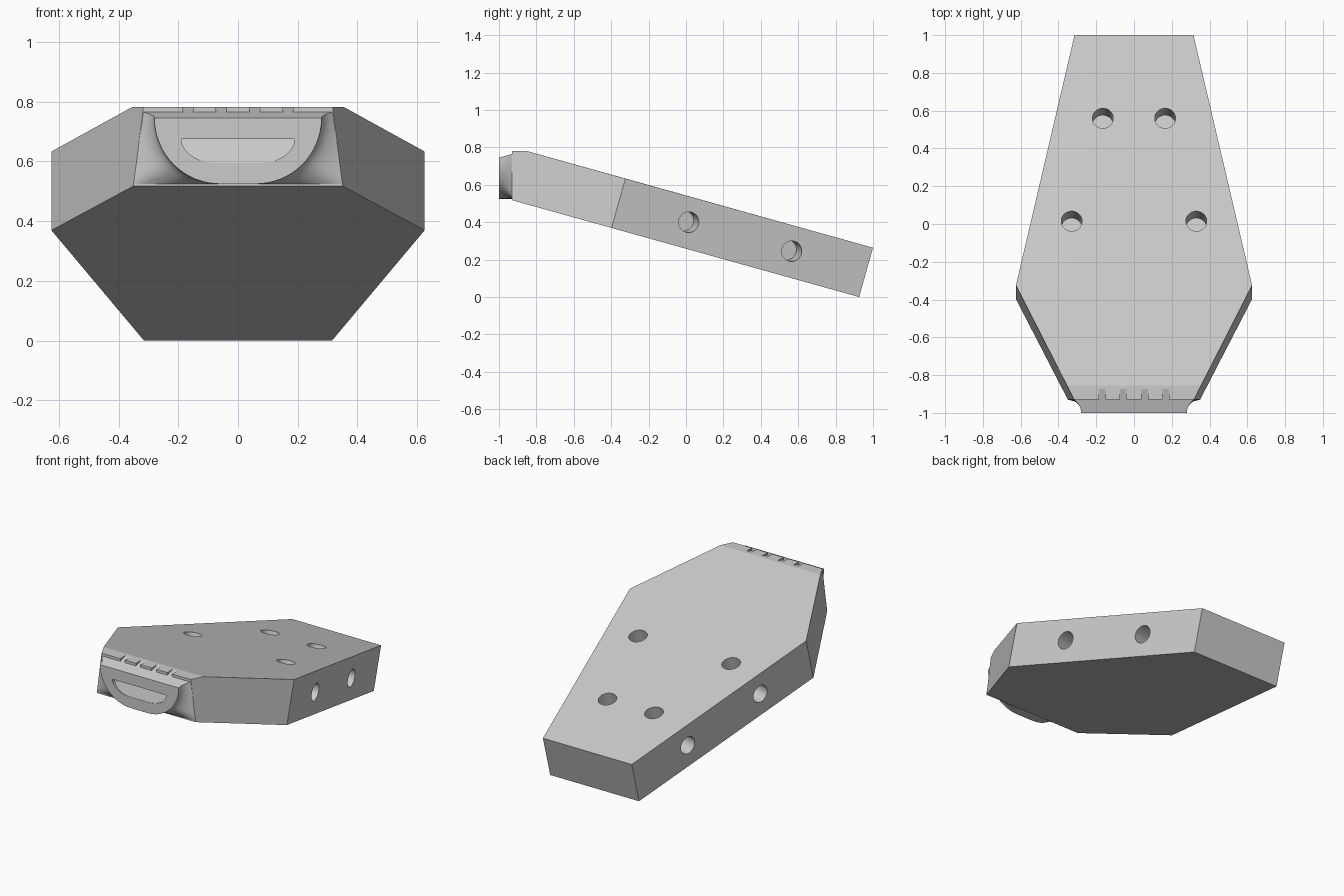
import bpy
import bmesh
from math import sin, cos, pi, radians
from mathutils import Vector

cube = bpy.data.objects.get("Cube")
if cube:
    bpy.data.objects.remove(cube, do_unlink=True)

grey = bpy.data.materials.new("plain grey")
grey.use_nodes = True
COLOUR = (0.6, 0.6, 0.6, 1)
grey.diffuse_color = COLOUR
grey.node_tree.nodes["Principled BSDF"].inputs["Base Color"].default_value = COLOUR

SLOPE = 0.279
UP = Vector((0, SLOPE, 1)).normalized()    # normal of the tilted slab
RISE = UP * 0.274                          # slab thickness


def make(name, bm):
    bmesh.ops.recalc_face_normals(bm, faces=bm.faces)
    mesh = bpy.data.meshes.new(name)
    bm.to_mesh(mesh)
    bm.free()
    mesh.materials.append(grey)
    ob = bpy.data.objects.new(name, mesh)
    bpy.context.collection.objects.link(ob)
    return ob


def loft(name, rings):
    """Closed solid through rings of equal point count."""
    bm = bmesh.new()
    rows = [[bm.verts.new(p) for p in ring] for ring in rings]
    n = len(rows[0])
    for a, b in zip(rows, rows[1:]):
        for i in range(n):
            j = (i + 1) % n
            bm.faces.new((a[i], a[j], b[j], b[i]))
    bm.faces.new(rows[0])
    bm.faces.new(rows[-1])
    return make(name, bm)


def drill(name, centre, axis, depth, radius=0.055):
    """Round cutter going inward from a surface point along -axis."""
    bm = bmesh.new()
    bmesh.ops.create_cone(bm, cap_ends=True, segments=48, radius1=radius,
                          radius2=radius, depth=depth + 0.1)
    ob = make(name, bm)
    axis = axis.normalized()
    ob.rotation_euler = axis.to_track_quat('Z', 'Y').to_euler()
    ob.location = centre + axis * (0.05 - depth / 2)
    return ob


def cut(target, cutter):
    cutter.hide_render = True
    cutter.hide_set(True)
    mod = target.modifiers.new(cutter.name, 'BOOLEAN')
    mod.operation = 'DIFFERENCE'
    mod.solver = 'EXACT'
    mod.object = cutter


def finish(ob, angle):
    """Apply the cuts, drop the cutters and shade."""
    bpy.context.view_layer.update()
    bpy.ops.object.select_all(action='DESELECT')
    ob.select_set(True)
    bpy.context.view_layer.objects.active = ob
    cutters = [m.object for m in ob.modifiers]
    for m in list(ob.modifiers):
        bpy.ops.object.modifier_apply(modifier=m.name)
    for c in cutters:
        bpy.data.objects.remove(c, do_unlink=True)
    bpy.ops.object.shade_smooth_by_angle(angle=radians(angle))


# Tilted coffin-shaped slab with a level strip at the front of the top
bm = bmesh.new()
for s in (-1, 1):
    for x, y in ((0.315, 0.926), (0.625, -0.398), (0.35, -0.93)):
        low = Vector((s * x, y, SLOPE * (0.926 - y)))
        bm.verts.new(low)
        if y > -0.9:
            bm.verts.new(low + RISE)
    bm.verts.new((s * 0.355, -0.855, 0.782))
    bm.verts.new((s * 0.317, -0.93, 0.782))
bmesh.ops.convex_hull(bm, input=bm.verts)
bmesh.ops.dissolve_limit(bm, angle_limit=radians(4), verts=bm.verts, edges=bm.edges)
body = make("slab_body", bm)

# Blind holes in the top and in the two long sides
for s, side in ((-1, "right"), (1, "left")):
    for x, y in ((0.165, 0.56), (0.33, 0.015)):
        top = Vector((s * x, y, SLOPE * (0.926 - y))) + Vector((0, 0, 0.285))
        cut(body, drill(f"top_hole_{side}", top, UP, 0.135))
    edge = Vector((-s * 0.31, 1.324, -SLOPE * 1.324))
    outward = edge.cross(UP) * s
    for y, z in ((0.015, 0.4), (0.565, 0.245)):
        t = (0.963 - y) / 1.324
        cut(body, drill(f"side_hole_{side}", Vector((s * (0.315 + 0.31 * t), y, z)),
                        outward, 0.135))

# Shallow wedge notches along the front of the top
for x in (-0.167, -0.056, 0.056, 0.167):
    section = ((-0.95, 0.759), (-0.95, 0.82), (-0.86, 0.82), (-0.86, 0.786))
    cut(body, loft("notch", [[(x + d, y, z) for y, z in section] for d in (-0.017, 0.017)]))
finish(body, 10)

# Snout: rectangular at the slab, flaring concavely to a rounded front
STEPS = 16
rings = []
for k in range(9):
    u = k / 8
    f = 1 - (1 - u) ** 2.2
    half = []
    for i in range(STEPS + 1):
        a = i / STEPS
        front = Vector((0.06 + 0.22 * cos(a * pi / 2), 0.745 - 0.22 * sin(a * pi / 2)))
        if a <= 0.5:
            back = Vector((0.317 + 0.066 * a, 0.765 - 0.48 * a))
        else:
            back = Vector((0.35 - 0.58 * (a - 0.5), 0.525))
        p = back.lerp(front, f)
        p.y += 0.02 * (f - u) * (1 - a)
        half.append((p.x, -0.93 - 0.07 * u, p.y))
    rings.append(half + [(-x, y, z) for x, y, z in reversed(half)])
snout = loft("snout", rings)

# Half-round recess in the snout, its floor leaning back
half = [(0.07 + 0.12 * cos(i * pi / 24), 0.675 - 0.08 * sin(i * pi / 24)) for i in range(13)]
outline = half + [(-x, z) for x, z in reversed(half)]
cut(snout, loft("recess", [[(x, -1.05, z) for x, z in outline],
                           [(x, -0.998 + 0.3 * (z - 0.595), z) for x, z in outline]]))
finish(snout, 35)
